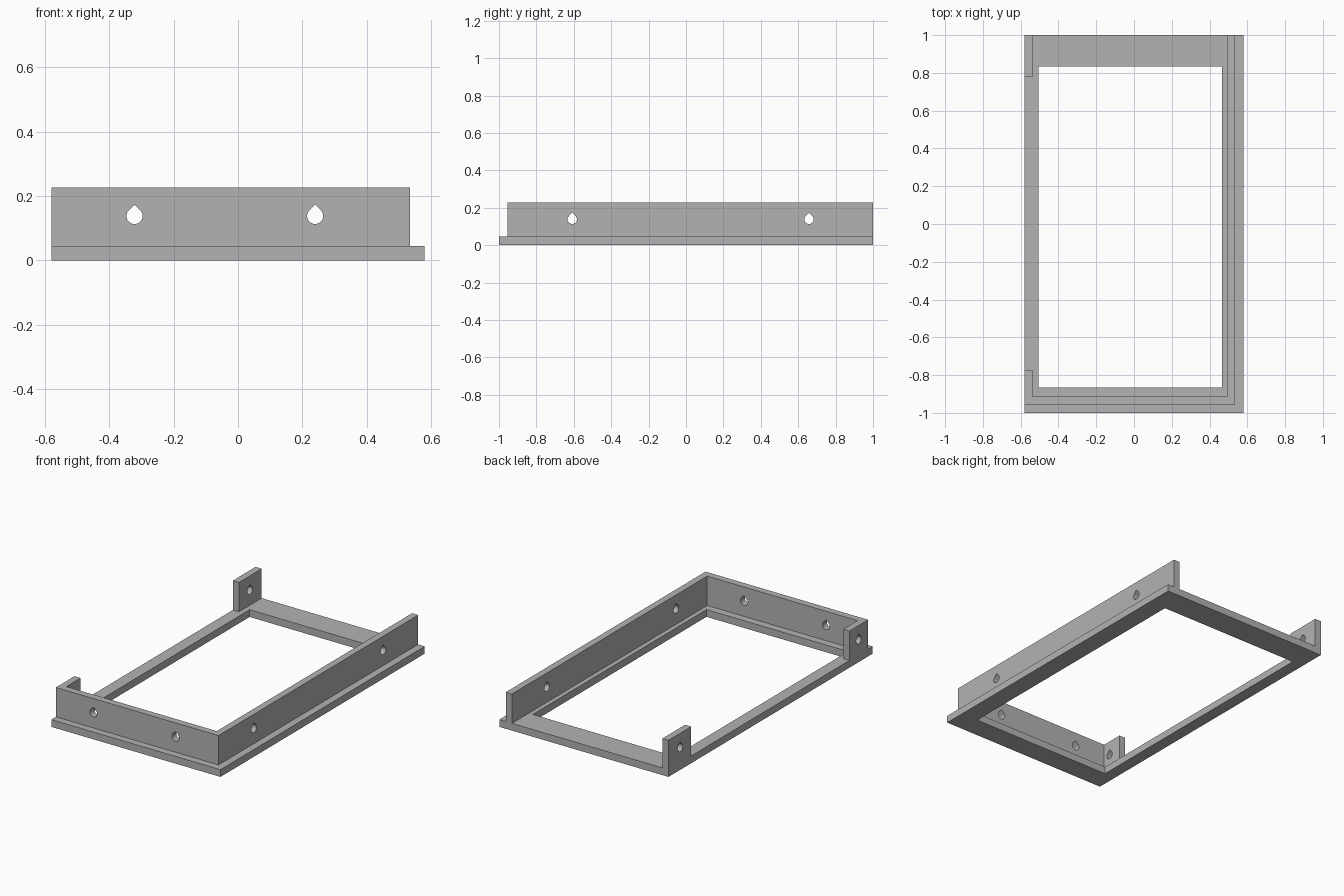
import bpy, bmesh, math
from mathutils import Matrix, Vector

if "Cube" in bpy.data.objects:
    bpy.data.objects.remove(bpy.data.objects["Cube"], do_unlink=True)

BASE_TOP, WALL_TOP = 0.045, 0.227
HOLE_Z, HOLE_R = 0.138, 0.025

grey = bpy.data.materials.new("plain_grey")
grey.use_nodes = True
grey.diffuse_color = (0.45, 0.45, 0.45, 1)
grey.node_tree.nodes["Principled BSDF"].inputs["Base Color"].default_value = grey.diffuse_color


def make_object(name, bm):
    bmesh.ops.recalc_face_normals(bm, faces=bm.faces)
    mesh = bpy.data.meshes.new(name)
    bm.to_mesh(mesh)
    bm.free()
    mesh.materials.append(grey)
    obj = bpy.data.objects.new(name, mesh)
    bpy.context.collection.objects.link(obj)
    return obj


def prism(name, outline, depth):
    """Extrude a closed outline of 3D points along the depth vector."""
    bm = bmesh.new()
    face = bm.faces.new([bm.verts.new(p) for p in outline])
    top = bmesh.ops.extrude_face_region(bm, geom=[face])["geom"]
    bmesh.ops.translate(bm, vec=depth, verts=[v for v in top if isinstance(v, bmesh.types.BMVert)])
    return make_object(name, bm)


def upright(name, outline):
    return prism(name, [(x, y, BASE_TOP) for x, y in outline], (0, 0, WALL_TOP - BASE_TOP))


def drill(obj, x, y, along_x):
    """Cut a teardrop hole through a wall, centred on (x, y)."""
    steps = 24
    arc = [math.radians(135 + 270 * i / steps) for i in range(steps + 1)]
    drop = [(HOLE_R * math.cos(a), HOLE_R * math.sin(a)) for a in arc]
    drop.append((0, HOLE_R * math.sqrt(2)))
    turn = Matrix.Rotation(math.pi / 2 if along_x else 0, 3, "Z")
    centre = Vector((x, y, HOLE_Z))
    points = [centre + turn @ Vector((u, -0.06, v)) for u, v in drop]
    cutter = prism("hole_cutter", points, turn @ Vector((0, 0.12, 0)))
    cutter.hide_render = True
    mod = obj.modifiers.new("hole", "BOOLEAN")
    mod.operation, mod.solver, mod.object = "DIFFERENCE", "EXACT", cutter
    bpy.context.view_layer.update()
    cut = bpy.data.meshes.new_from_object(obj.evaluated_get(bpy.context.evaluated_depsgraph_get()))
    obj.modifiers.clear()
    obj.data = cut
    bpy.data.objects.remove(cutter, do_unlink=True)


# Base frame: a flat rectangular ring
bm = bmesh.new()
loops = []
for x0, x1, y0, y1 in ((-0.58, 0.58, -1, 1), (-0.505, 0.465, -0.865, 0.835)):
    for z in (0, BASE_TOP):
        corners = ((x0, y0), (x1, y0), (x1, y1), (x0, y1))
        loops.append([bm.verts.new((x, y, z)) for x, y in corners])
for a, b in ((0, 1), (1, 3), (3, 2), (2, 0)):
    for i in range(4):
        j = (i + 1) % 4
        bm.faces.new((loops[a][i], loops[a][j], loops[b][j], loops[b][i]))
base = make_object("base_frame", bm)

# Side wall, front wall and the short return at the front corner
walls = upright("walls", [(-0.58, -0.955), (0.535, -0.955), (0.535, 1), (0.493, 1),
                          (0.493, -0.912), (-0.538, -0.912), (-0.538, -0.772), (-0.58, -0.772)])
for x in (-0.322, 0.24):
    drill(walls, x, -0.933, False)
for y in (-0.608, 0.658):
    drill(walls, 0.514, y, True)
drill(walls, -0.559, -0.863, True)

# Tab at the back corner
tab = upright("back_tab", [(-0.58, 0.778), (-0.538, 0.778), (-0.538, 1), (-0.58, 1)])
drill(tab, -0.559, 0.885, True)

# Smooth hole bores, sharp corners
bpy.ops.object.select_all(action="DESELECT")
for obj in (walls, tab):
    obj.select_set(True)
bpy.context.view_layer.objects.active = walls
bpy.ops.object.shade_smooth_by_angle(angle=math.radians(30))
